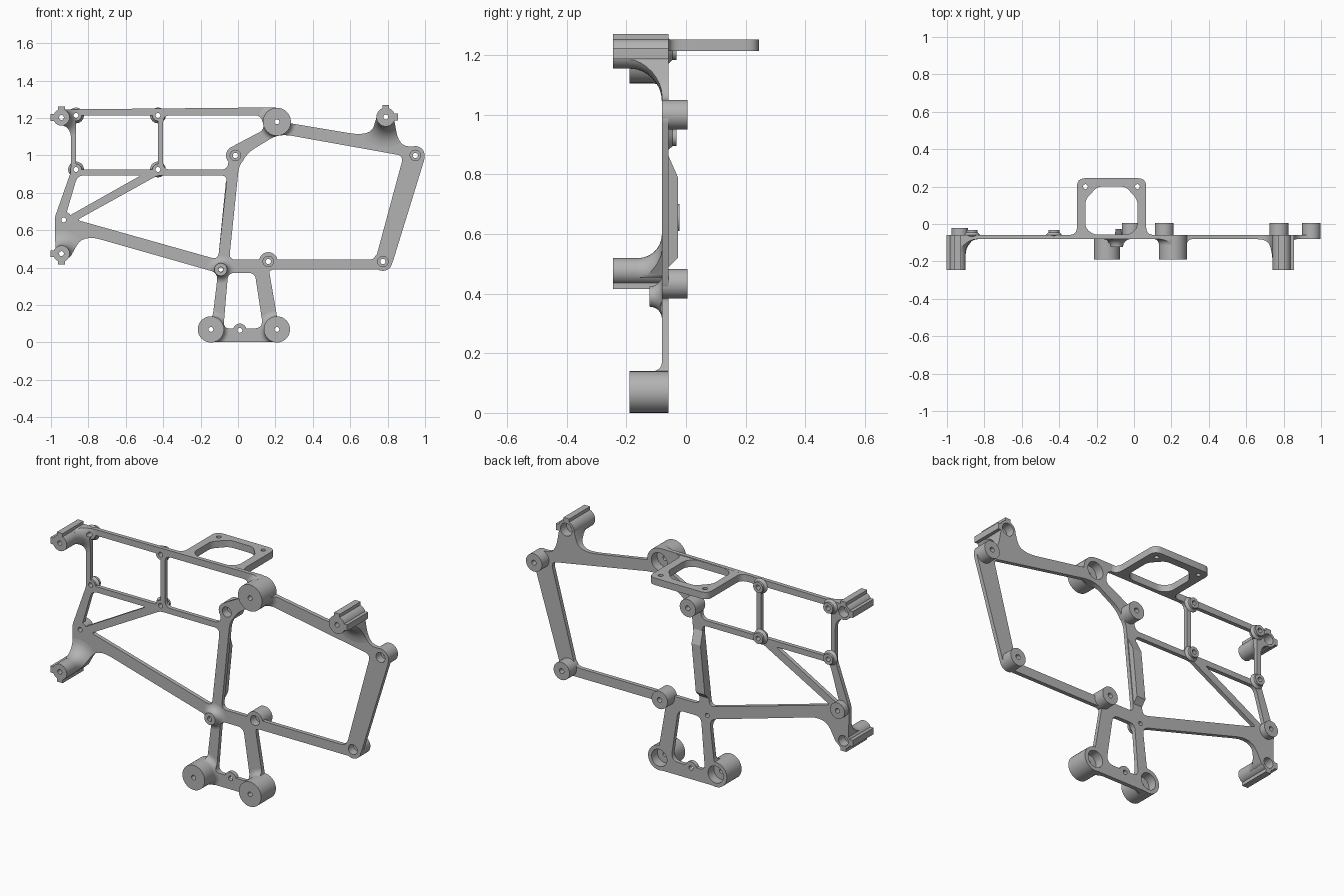
import bpy, bmesh, math
from mathutils import Vector, Matrix

cube = bpy.data.objects.get("Cube")
if cube:
    bpy.data.objects.remove(cube)

grey = bpy.data.materials.new("metal grey")
grey.use_nodes = True
grey.diffuse_color = (0.45, 0.45, 0.45, 1)
grey.node_tree.nodes["Principled BSDF"].inputs["Base Color"].default_value = (0.45, 0.45, 0.45, 1)

FRONT, BACK = -0.081, -0.058          # faces of the flat frame
UPRIGHT = Matrix.Rotation(math.pi / 2, 4, 'X')


def finish(name, bm):
    """Turn a bmesh into an object."""
    bmesh.ops.remove_doubles(bm, verts=bm.verts, dist=0.0002)
    bmesh.ops.recalc_face_normals(bm, faces=bm.faces)
    me = bpy.data.meshes.new(name)
    bm.to_mesh(me)
    bm.free()
    me.materials.append(grey)
    ob = bpy.data.objects.new(name, me)
    bpy.context.collection.objects.link(ob)
    return ob


def rounded(points, radius):
    """Round each corner of a polygon; a third value overrides the radius."""
    out = []
    for i, p in enumerate(points):
        r = p[2] if len(p) > 2 else radius
        c = Vector(p[:2])
        a = Vector(points[i - 1][:2]) - c
        b = Vector(points[(i + 1) % len(points)][:2]) - c
        s = c + a.normalized() * min(r, a.length * 0.48)
        e = c + b.normalized() * min(r, b.length * 0.48)
        for k in range(7):
            t = k / 6
            out.append(s * (1 - t) ** 2 + c * 2 * t * (1 - t) + e * t * t)
    return out


def circle(x, y, r):
    return [Vector((x + r * math.cos(k * math.tau / 20), y + r * math.sin(k * math.tau / 20)))
            for k in range(20)]


def plate(name, loops, low, high, upright=True):
    """Filled outline with holes, extruded between two levels."""
    cu = bpy.data.curves.new(name, 'CURVE')
    cu.dimensions, cu.fill_mode, cu.extrude = '2D', 'BOTH', (high - low) / 2
    for loop in loops:
        sp = cu.splines.new('POLY')
        sp.points.add(len(loop) - 1)
        for pt, v in zip(sp.points, loop):
            pt.co = (v.x, v.y, 0, 1)
        sp.use_cyclic_u = True
    ob = bpy.data.objects.new(name, cu)
    bpy.context.collection.objects.link(ob)
    bpy.context.view_layer.update()
    me = bpy.data.meshes.new_from_object(ob.evaluated_get(bpy.context.evaluated_depsgraph_get()))
    bm = bmesh.new()
    bm.from_mesh(me)
    bpy.data.objects.remove(ob)
    mid = (low + high) / 2
    shift = Matrix.Translation((0, mid, 0) if upright else (0, 0, mid))
    bm.transform(shift @ UPRIGHT if upright else shift)
    return finish(name, bm)


def lathe(bm, x, z, profile, n=32):
    """Turned solid on a front-to-back axis, profile of (radius, y)."""
    rings = [[bm.verts.new((x + r * math.cos(k * math.tau / n), y, z + r * math.sin(k * math.tau / n)))
              for k in range(n)] for r, y in profile]
    for a, b in zip(rings, rings[1:]):
        for k in range(n):
            bm.faces.new((a[k], a[(k + 1) % n], b[(k + 1) % n], b[k]))
    bm.faces.new(rings[0])
    bm.faces.new(rings[-1])


def boolean(ob, cutter, operation):
    mod = ob.modifiers.new("cut", 'BOOLEAN')
    mod.object, mod.operation, mod.solver = cutter, operation, 'EXACT'
    bpy.context.view_layer.update()
    me = bpy.data.meshes.new_from_object(ob.evaluated_get(bpy.context.evaluated_depsgraph_get()))
    ob.modifiers.clear()
    ob.data = me


# Flat frame: outline and windows in (x, z)
outline = rounded([
    (-0.96, 1.246), (0.21, 1.257), (0.28, 1.172, 0.01), (0.71, 1.1, 0.12), (0.745, 1.22),
    (0.83, 1.22), (0.86, 1.05, 0.1), (0.97, 1.047), (1.0, 0.99), (0.815, 0.39, 0.05),
    (0.165, 0.39), (0.21, 0.13), (0.27, 0.08), (0.21, 0.003), (-0.145, 0.003), (-0.2, 0.07),
    (-0.135, 0.14), (-0.107, 0.372, 0.04), (-0.83, 0.578, 0.1), (-0.9, 0.45), (-0.975, 0.45),
    (-0.98, 0.668), (-0.893, 0.914), (-0.893, 1.14, 0.05), (-0.965, 1.175)], 0.02)
windows = [rounded(w, 0.035) for w in (
    [(-0.866, 0.925), (-0.428, 0.925), (-0.428, 1.214), (-0.866, 1.214)],
    [(-0.4, 0.925), (-0.055, 0.925), (-0.045, 1.04), (0.144, 1.14), (0.12, 1.216), (-0.4, 1.214)],
    [(-0.858, 0.893), (-0.52, 0.893, 0.02), (-0.925, 0.665)],
    [(-0.43, 0.893, 0.02), (-0.057, 0.893), (-0.107, 0.443), (-0.86, 0.655, 0.02)],
    [(-0.047, 0.443), (0.005, 0.945), (0.06, 1.02), (0.2, 1.105), (0.26, 1.11),
     (0.885, 0.998), (0.735, 0.443)],
    [(-0.053, 0.372), (0.09, 0.372), (0.135, 0.075, 0.05), (-0.078, 0.075)])]
frame = plate("frame", [outline] + windows, FRONT, BACK)

# Front posts: x, z, radius, front end, root fillet, rear bore
posts = [(-0.944, 1.203, 0.044, -0.245, 0.07, 0.03), (-0.944, 0.475, 0.044, -0.245, 0.08, 0.03),
         (0.79, 1.205, 0.05, -0.245, 0.11, 0.036), (0.208, 1.18, 0.075, -0.19, 0.03, 0.05),
         (-0.145, 0.07, 0.07, -0.19, 0.03, 0.048), (0.208, 0.07, 0.07, -0.19, 0.03, 0.048),
         (-0.092, 0.39, 0.034, -0.122, 0.04, 0.012)]
rear_bosses = [(-0.014, 1.0), (0.948, 1.0), (0.775, 0.433), (0.162, 0.433)]
studs = [(-0.866, 1.214), (-0.428, 1.214), (-0.866, 0.925), (-0.428, 0.925)]

post_bm, flare_bm, boss_bm, stud_bm, hole_bm, tab_bm = (bmesh.new() for _ in range(6))
for x, z, r, end, fillet, bore in posts:
    lathe(post_bm, x, z, [(r, end), (r, BACK)])
    arc = [k * math.pi / 16 for k in range(9)]
    lathe(flare_bm, x, z, [(r + fillet, FRONT + 0.01)] + [
        (r + fillet * (1.001 - math.sin(a)), FRONT - fillet * (1 - math.cos(a))) for a in arc])
    lathe(hole_bm, x, z, [(0.013, -0.3), (0.013, -0.11), (bore, -0.11), (bore, 0.1)])
for x, z in rear_bosses:
    lathe(boss_bm, x, z, [(0.05, FRONT), (0.05, 0.005)])
    lathe(hole_bm, x, z, [(0.028, -0.3), (0.028, -0.035), (0.014, -0.035), (0.014, 0.1)])
lathe(boss_bm, -0.932, 0.655, [(0.045, FRONT), (0.045, -0.022)])
lathe(boss_bm, 0.01, 0.065, [(0.036, FRONT), (0.036, BACK)])
for x, z in studs:
    lathe(stud_bm, x, z, [(0.03, FRONT), (0.03, FRONT + 0.01), (0.042, BACK), (0.03, -0.045), (0.03, -0.032)])
for x, z in studs + [(-0.932, 0.655), (0.01, 0.065)]:
    lathe(hole_bm, x, z, [(0.013, -0.3), (0.013, 0.1)])

# Locating tabs along the three long posts
for (x, z, r, end, *_), directions in zip(posts, ([(-1, 0), (0, 1)], [(-1, 0), (0, -1)], [(1, 0), (0, 1)])):
    for dx, dz in directions:
        size = (0.022 if dx else 0.036, BACK - end, 0.022 if dz else 0.036, 1)
        reach = r + 0.004
        spot = Matrix.Translation((x + dx * reach, (BACK + end) / 2, z + dz * reach))
        bmesh.ops.create_cube(tab_bm, size=1, matrix=spot @ Matrix.Diagonal(size))

post_ob = finish("front_posts", post_bm)
flares = finish("post_fillets", flare_bm)
bosses = finish("rear_bosses", boss_bm)
stud_ob = finish("small_studs", stud_bm)
finish("post_tabs", tab_bm)
holes = finish("hole_cutter", hole_bm)

# Trim fillets to the frame shape, then drill everything
clip = plate("fillet_clip", [outline] + windows, -0.32, FRONT + 0.005)
boolean(flares, clip, 'INTERSECT')
for ob in (frame, post_ob, flares, bosses, stud_ob):
    boolean(ob, holes, 'DIFFERENCE')
for helper in (clip, holes):
    bpy.data.objects.remove(helper)

# Horizontal ring bracket behind the top rail
bracket = plate("ring_bracket", [
    rounded([(-0.38, -0.075), (0.14, -0.075), (0.14, -0.062, 0.004), (0.065, -0.055, 0.04),
             (0.065, 0.245), (-0.305, 0.245), (-0.305, -0.055, 0.04), (-0.38, -0.062, 0.004)], 0.045),
    rounded([(-0.26, 0.13), (-0.195, 0.2), (-0.045, 0.2), (0.018, 0.13), (0.018, -0.02),
             (-0.02, -0.056), (-0.22, -0.056), (-0.26, -0.02)], 0.025),
    circle(-0.26, 0.2, 0.013), circle(0.018, 0.2, 0.013)], 1.213, 1.252, upright=False)

# Stiffening rib on the back of the upright
bm = bmesh.new()
sides = [[bm.verts.new((-0.0785 + (z - 0.443) * 0.1 + s * 0.028, y, z))
          for y, z in ((-0.07, 0.49), (BACK, 0.49), (-0.027, 0.52), (-0.027, 0.79), (BACK, 0.86), (-0.07, 0.86))]
         for s in (-1, 1)]
for side in sides:
    bm.faces.new(side)
for k in range(6):
    bm.faces.new((sides[0][k - 1], sides[0][k], sides[1][k], sides[1][k - 1]))
finish("upright_rib", bm)

# Smooth shading with sharp edges kept
for ob in (frame, post_ob, flares, bosses, stud_ob, bracket):
    ob.data.polygons.foreach_set("use_smooth", [True] * len(ob.data.polygons))
    ob.data.set_sharp_from_angle(angle=math.radians(35))
